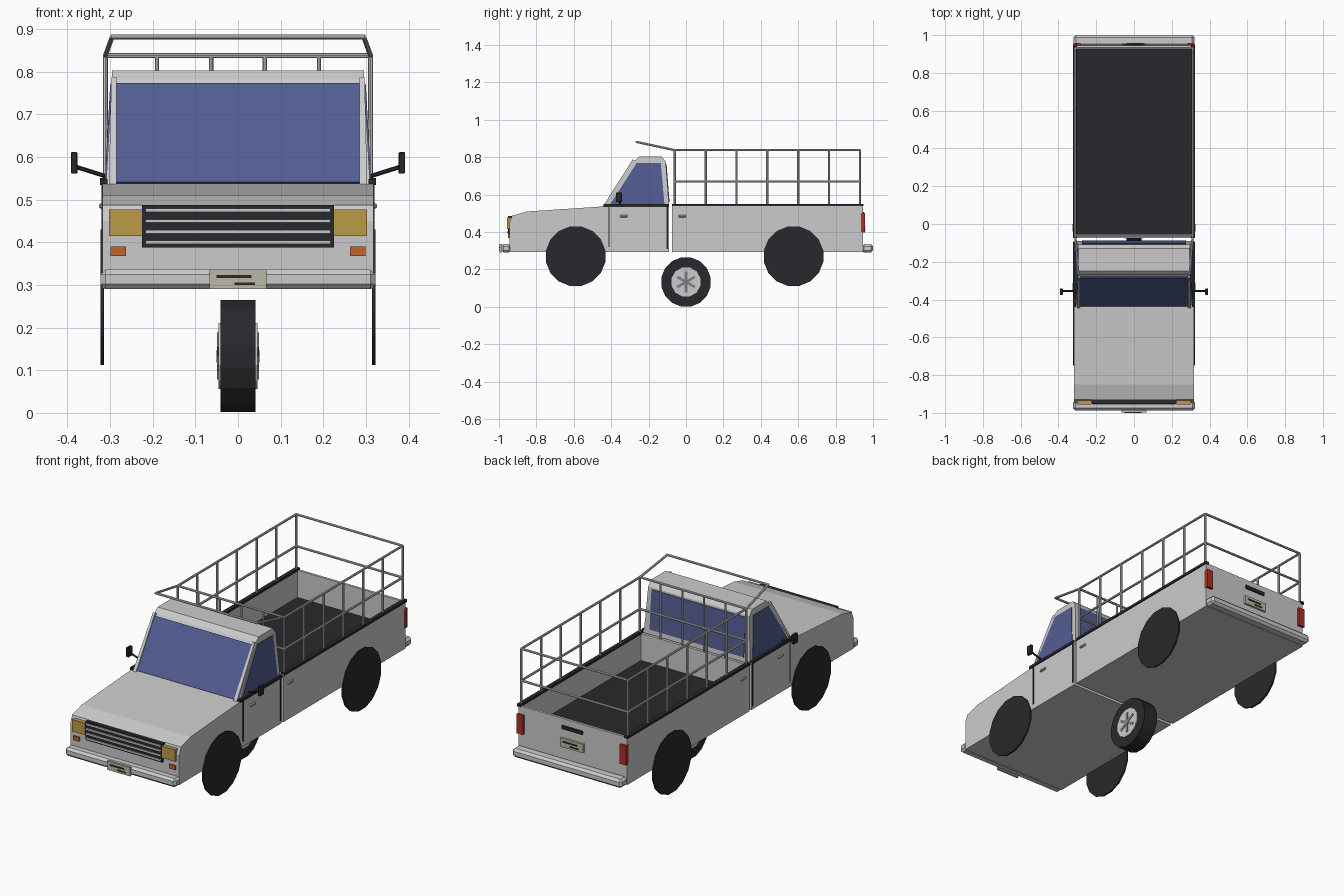
import bpy, bmesh
from math import pi, sin, cos
from mathutils import Vector, Matrix

if "Cube" in bpy.data.objects:
    bpy.data.objects.remove(bpy.data.objects["Cube"])


def material(name, rgb):
    m = bpy.data.materials.new(name)
    m.diffuse_color = (*rgb, 1)
    m.use_nodes = True
    m.node_tree.nodes["Principled BSDF"].inputs["Base Color"].default_value = m.diffuse_color
    return m


BLACK = material("black", (0.022, 0.022, 0.026))
GLASS = material("blue_glass", (0.085, 0.11, 0.29))
YELLOW = material("lamp_yellow", (0.5, 0.33, 0.06))
ORANGE = material("signal_orange", (0.55, 0.13, 0.02))
RED = material("lamp_red", (0.4, 0.03, 0.02))
BEIGE = material("plate_beige", (0.5, 0.48, 0.36))
STEEL = material("spoke_steel", (0.2, 0.22, 0.25))


def finish(name, bm, mat=None):
    bmesh.ops.recalc_face_normals(bm, faces=bm.faces)
    me = bpy.data.meshes.new(name)
    bm.to_mesh(me)
    bm.free()
    ob = bpy.data.objects.new(name, me)
    bpy.context.collection.objects.link(ob)
    if mat:
        me.materials.append(mat)
    return ob


def prism(name, pts, vec, mat=None):
    """Polygon swept along a vector."""
    bm = bmesh.new()
    f = bm.faces.new([bm.verts.new(p) for p in pts])
    r = bmesh.ops.extrude_face_region(bm, geom=[f], use_keep_orig=True)
    vs = [v for v in r["geom"] if isinstance(v, bmesh.types.BMVert)]
    bmesh.ops.translate(bm, vec=Vector(vec), verts=vs)
    return finish(name, bm, mat)


def box(name, x, y, z, mat=None, bevel=0):
    """Box from (min, max) ranges."""
    x, y, z = sorted(x), sorted(y), sorted(z)
    ob = prism(name, [(x[0], y[0], z[0]), (x[1], y[0], z[0]), (x[1], y[1], z[0]), (x[0], y[1], z[0])],
               (0, 0, z[1] - z[0]), mat)
    if bevel:
        b = ob.modifiers.new("bevel", "BEVEL")
        b.width, b.segments = bevel, 1
    return ob


def add_tube(bm, a, b, r=0.006, n=8):
    a, b = Vector(a), Vector(b)
    d = b - a
    m = Matrix.Translation((a + b) / 2) @ d.to_track_quat("Z", "Y").to_matrix().to_4x4()
    bmesh.ops.create_cone(bm, cap_ends=True, segments=n, radius1=r, radius2=r, depth=d.length, matrix=m)


def disc(name, x0, x1, y, z, r, n, mat=None):
    pts = [(x0, y + r * cos((i + .5) * 2 * pi / n), z + r * sin((i + .5) * 2 * pi / n)) for i in range(n)]
    return prism(name, pts, (x1 - x0, 0, 0), mat)


W = 0.318

# front body: nose, hood and doors
nose = [(-.945, .292), (-.945, .45), (-.93, .487), (-.85, .51), (-.44, .537), (-.092, .543), (-.092, .292)]
prism("front_body", [(-W, y, z) for y, z in nose], (2 * W, 0, 0))

# cab, slightly narrower toward the roof
cab = [(-.432, .53), (-.272, .782), (-.25, .803), (-.13, .803), (-.108, .775), (-.09, .53)]
ob = prism("cab", [(-1, y, z) for y, z in cab], (2, 0, 0))


def cab_x(z):
    return .31 - .015 * (z - .53) / .273


for v in ob.data.vertices:
    v.co.x *= cab_x(v.co.z)

# windows
prism("windshield", [(-.285, -.43, .537), (.285, -.43, .537), (.285, -.281, .77), (-.285, -.281, .77)],
      (0, -.006, .004), GLASS)
prism("rear_window", [(-.275, -.092, .56), (.275, -.092, .56), (.275, -.108, .765), (-.275, -.108, .765)],
      (0, .004, 0), GLASS)
side = [(-.407, .546), (-.263, .77), (-.135, .77), (-.115, .546)]
for s, n in ((1, "right"), (-1, "left")):
    prism(n + "_side_window", [(s * (cab_x(z) - .003), y, z) for y, z in side], (s * .006, 0, 0), GLASS)
    # windshield pillars
    prism(n + "_pillar", [(s * .285, -.432, .53), (s * .303, -.432, .53),
                          (s * .297, -.272, .782), (s * .285, -.272, .782)], (0, -.013, .006))

# cargo bed: open tray with thin walls and dark floor
box("bed_base", (-W, W), (-.075, .945), (.292, .395))
box("bed_floor", (-.305, .305), (-.06, .932), (.39, .4), BLACK)
box("bed_front_wall", (-W, W), (-.075, -.06), (.39, .543))
box("tailgate", (-W, W), (.932, .945), (.39, .543))

for s, n in ((1, "right"), (-1, "left")):
    box(n + "_bed_wall", (s * .305, s * W), (-.075, .945), (.39, .543))
    # dark belt rails
    box(n + "_bed_rail", (s * .303, s * .324), (-.075, .95), (.538, .551), BLACK)
    box(n + "_door_rail", (s * .306, s * .324), (-.44, -.092), (.535, .549), BLACK)
    # door seams and handles
    box(n + "_door_seam_front", (s * .31, s * .3205), (-.415, -.408), (.32, .54), BLACK)
    box(n + "_door_seam_rear", (s * .31, s * .3205), (-.105, -.097), (.31, .54), BLACK)
    for y in (-.333, -.02):
        box(n + "_handle", (s * .31, s * .326), (y - .021, y + .021), (.479, .491), None, .003)
    # wheel wells as flat dark discs
    for y, p in ((-.59, "front"), (.575, "rear")):
        disc(f"{n}_{p}_wheel_disc", s * .314, s * .323, y, .271, .162, 16, BLACK)
    # lamps
    box(n + "_headlight", (s * .225, s * .302), (-.92, -.956), (.415, .477), YELLOW)
    box(n + "_turn_signal", (s * .263, s * .299), (-.93, -.952), (.368, .39), ORANGE)
    box(n + "_tail_light", (s * .283, s * .32), (.935, .958), (.4, .502), RED)
    # door mirrors
    bm = bmesh.new()
    add_tube(bm, (s * .31, -.355, .555), (s * .38, -.355, .577), .005, 6)
    finish(n + "_mirror_arm", bm, BLACK)
    box(n + "_mirror", (s * .377, s * .392), (-.375, -.342), (.561, .612), BLACK, .002)

# grille with slats
box("grille", (-.225, .225), (-.92, -.953), (.388, .487), BLACK)
for z in (.4, .425, .45, .475):
    box("grille_slat", (-.217, .217), (-.95, -.958), (z - .004, z + .004))

# bumpers
box("front_bumper", (-.323, .323), (-.987, -.935), (.29, .336), None, .012)
box("rear_bumper", (-.32, .32), (.94, 1.0), (.29, .336), None, .012)

# plates with plain marks, tailgate handle
for name, y, s, z in (("front_plate", -.985, -1, .313), ("rear_plate", .944, 1, .42)):
    box(name, (-.067, .067), (y, y + s * .012), (z - .023, z + .023), BEIGE)
    box(name + "_mark_upper", (s * .05, s * -.032), (y, y + s * .015), (z + .003, z + .01), BLACK)
    box(name + "_mark_lower", (s * .008, s * -.04), (y, y + s * .015), (z - .013, z - .007), BLACK)
box("tailgate_handle", (-.06, .06), (.94, .953), (.49, .508), BLACK)

# cargo rack: side rails and posts, front lattice, rear rails, forward hoop
bm = bmesh.new()
X, Y0, Y1 = .311, -.06, .93
for s in (1, -1):
    for z in (.67, .838):
        add_tube(bm, (s * X, Y0, z), (s * X, Y1, z))
    for i in range(7):
        y = Y0 + i * .165
        add_tube(bm, (s * X, y, .545), (s * X, y, .838))
    for x in (.063, .19):
        add_tube(bm, (s * x, Y0, .543), (s * x, Y0, .838), .005)
    add_tube(bm, (s * X, Y0, .838), (s * .295, -.265, .882))
for y in (Y0, Y1):
    for z in (.67, .838):
        add_tube(bm, (-X, y, z), (X, y, z))
add_tube(bm, (-.298, -.265, .882), (.298, -.265, .882))
finish("cargo_rack", bm)

# single wheel under the middle of the body
Z = .133
disc("tyre", -.041, .041, 0, Z, .134, 16, BLACK)
disc("rim", -.046, .046, 0, Z, .08, 12)
for k in range(3):
    a = pi / 2 + k * pi / 3
    d, t = Vector((0, cos(a), sin(a))), Vector((0, -sin(a), cos(a)))
    c = Vector((-.049, 0, Z))
    prism("wheel_spoke", [c + d * .055 * i + t * .007 * j for i, j in ((-1, -1), (1, -1), (1, 1), (-1, 1))],
          (.098, 0, 0), STEEL)
disc("wheel_hub", -.05, .05, 0, Z, .016, 8, STEEL)
